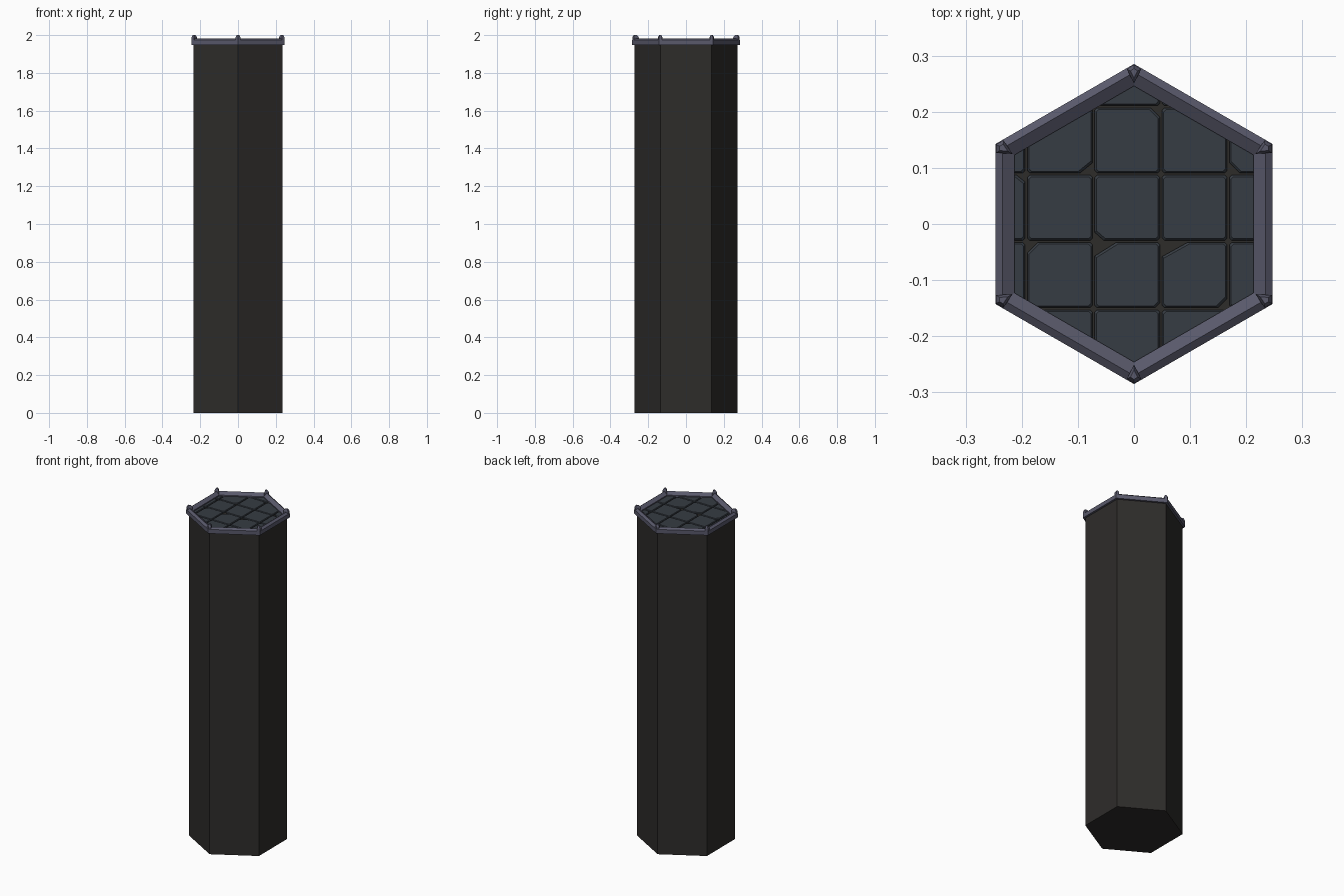
import bpy, bmesh
from math import sin, cos, pi
from mathutils import Vector

if "Cube" in bpy.data.objects:
    bpy.data.objects.remove(bpy.data.objects["Cube"])

APOTHEM = cos(pi / 6)
DIRS = [Vector((cos(pi / 2 + i * pi / 3), sin(pi / 2 + i * pi / 3), 0)) for i in range(6)]


def material(name, rgb):
    m = bpy.data.materials.new(name)
    m.diffuse_color = (*rgb, 1)
    m.use_nodes = True
    m.node_tree.nodes["Principled BSDF"].inputs["Base Color"].default_value = m.diffuse_color
    return m


stone = material("dark_stone", (0.027, 0.025, 0.023))
slate = material("slate", (0.037, 0.045, 0.056))
metal = material("blue_grey_trim", (0.10, 0.10, 0.147))


def finish(name, bm, mat):
    bmesh.ops.recalc_face_normals(bm, faces=bm.faces)
    me = bpy.data.meshes.new(name)
    bm.to_mesh(me)
    bm.free()
    me.materials.append(mat)
    ob = bpy.data.objects.new(name, me)
    bpy.context.collection.objects.link(ob)
    return ob


def loft(bm, rings, closed=False):
    """Skin a list of point rings; cap the ends unless closed on itself."""
    vs = [[bm.verts.new(p) for p in r] for r in rings]
    n = len(vs[0])
    pairs = list(zip(vs, vs[1:])) + ([(vs[-1], vs[0])] if closed else [])
    for a, b in pairs:
        for i in range(n):
            j = (i + 1) % n
            bm.faces.new((a[i], a[j], b[j], b[i]))
    if not closed:
        bm.faces.new(vs[0][::-1])
        bm.faces.new(vs[-1])


def hexagon(flat, z):
    return [d * (flat / APOTHEM) + Vector((0, 0, z)) for d in DIRS]


# Column shaft
bm = bmesh.new()
loft(bm, [hexagon(0.235, 0), hexagon(0.235, 1.953)])
finish("column", bm, stone)

# Ridged rim around the top
bm = bmesh.new()
profile = [(0.213, 1.948), (0.247, 1.948), (0.247, 1.973), (0.234, 1.983), (0.213, 1.968)]
loft(bm, [hexagon(a, z) for a, z in profile], closed=True)
finish("rim", bm, metal)

# Tapered studs on the rim corners
bm = bmesh.new()
for d in DIRS:
    t = Vector((-d.y, d.x, 0))
    rings = []
    for z, s in ((1.965, 1), (1.988, 1), (2.0, 0.5)):
        outline = [(0.284, 0), (0.276, 0.013), (0.25, 0), (0.276, -0.013)]
        rings.append([d * (0.27 + (r - 0.27) * s) + t * (w * s) + Vector((0, 0, z))
                      for r, w in outline])
    loft(bm, rings)
finish("corner_studs", bm, metal)

# Chipped corner sizes per tile: (column, row) -> {corner: (dx, dy)}
# corners: 0 lower left, 1 lower right, 2 upper right, 3 upper left
CHIPS = {
    (2, 3): {2: (0.016, 0.016)}, (2, 2): {0: (0.016, 0.014)},
    (2, 1): {3: (0.038, 0.024), 1: (0.008, 0.008)},
    (3, 1): {3: (0.045, 0.025), 1: (0.016, 0.016)},
    (1, 1): {3: (0.018, 0.018)}, (1, 3): {1: (0.022, 0.018)},
    (4, 3): {0: (0.018, 0.018)}, (0, 2): {2: (0.015, 0.012)},
    (1, 2): {}, (3, 2): {},
}
SIGNS = [(-1, -1), (1, -1), (1, 1), (-1, 1)]


def tile_outline(cx, cy, half, z, chips):
    pts = []
    for k, (sx, sy) in enumerate(SIGNS):
        dx, dy = chips.get(k, (0.004, 0.004))
        along_x = Vector((cx + sx * (half - dx), cy + sy * half, z))
        along_y = Vector((cx + sx * half, cy + sy * (half - dy), z))
        pts += [along_y, along_x] if k % 2 == 0 else [along_x, along_y]
    return pts


# Square paving tiles, trimmed to the hexagon inside the rim
bm = bmesh.new()
for col in range(5):
    for row in range(5):
        cx, cy = -0.252 + 0.12 * col, -0.211 + 0.12 * row
        chips = CHIPS.get((col, row), {})
        loft(bm, [tile_outline(cx, cy, h, z, chips)
                  for h, z in ((0.058, 1.951), (0.058, 1.958), (0.055, 1.962))])
for i in range(6):
    n = Vector((cos(i * pi / 3), sin(i * pi / 3), 0))
    bmesh.ops.bisect_plane(bm, geom=bm.verts[:] + bm.edges[:] + bm.faces[:],
                           plane_co=n * 0.216, plane_no=n, clear_outer=True)
finish("floor_tiles", bm, slate)
